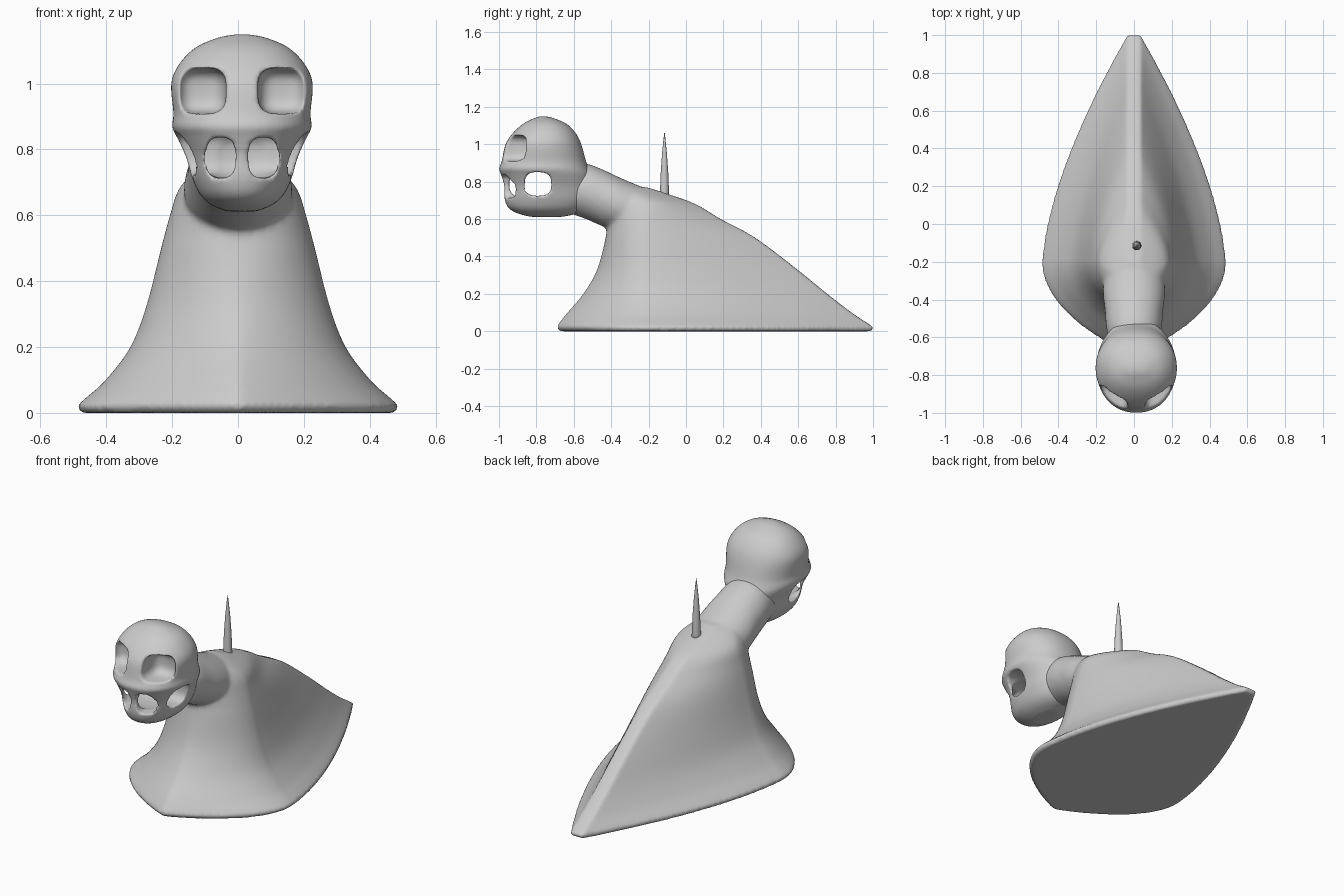
import bpy, bmesh, math

if "Cube" in bpy.data.objects:
    bpy.data.objects.remove(bpy.data.objects["Cube"])

bone = bpy.data.materials.new("pale grey")
bone.diffuse_color = (0.6, 0.6, 0.6, 1)
bone.use_nodes = True
bone.node_tree.nodes["Principled BSDF"].inputs["Base Color"].default_value = bone.diffuse_color
CX = 0.012  # head sits slightly off centre


def loft(bm, rings):
    """Skin a closed shape over a list of equal point rings."""
    loops = [[bm.verts.new(p) for p in ring] for ring in rings]
    n = len(loops[0])
    for a, b in zip(loops, loops[1:]):
        for i in range(n):
            j = (i + 1) % n
            bm.faces.new((a[i], a[j], b[j], b[i]))
    bm.faces.new(loops[0][::-1])
    bm.faces.new(loops[-1])


def finish(bm, name):
    bmesh.ops.recalc_face_normals(bm, faces=bm.faces)
    me = bpy.data.meshes.new(name)
    bm.to_mesh(me)
    bm.free()
    me.materials.append(bone)
    ob = bpy.data.objects.new(name, me)
    bpy.context.collection.objects.link(ob)
    me.shade_smooth()
    return ob


def soften(ob, voxel, repeat):
    """Fuse overlapping volumes and melt the seams."""
    m = ob.modifiers.new("fuse", 'REMESH')
    m.mode = 'VOXEL'
    m.voxel_size = voxel
    m.use_smooth_shade = True
    s = ob.modifiers.new("melt", 'SMOOTH')
    s.factor = 0.5
    s.iterations = repeat


def resample(rows, steps):
    """Catmull-Rom interpolation of section rows."""
    out = []
    for i in range(len(rows) - 1):
        p = [rows[max(0, min(len(rows) - 1, i + k))] for k in (-1, 0, 1, 2)]
        for s in range(steps):
            t = s / steps
            out.append([0.5 * (2 * b + (c - a) * t + (2 * a - 5 * b + 4 * c - d) * t * t
                               + (3 * b - a - 3 * c + d) * t ** 3) for a, b, c, d in zip(*p)])
    return out + [list(rows[-1])]


# Body: teardrop slices stacked upward (z, front y, widest y, back y, half width)
def teardrop(z, yf, ym, yb, w):
    tail = min(0.035, w * 0.5)
    power = max(0.5, 0.9 - z * 0.8)
    right = []
    for i in range(25):
        t = math.cos(math.pi / 2 * i / 24)
        right.append((w * max(0, 1 - t * t) ** power + 0.002, ym + (yf - ym) * t))
    for i in range(1, 33):
        s = i / 32
        right.append((tail + (w - tail) * (1 - s ** 1.55), ym + (yb - ym) * s))
    return [(x, y, z) for x, y in right] + [(-x, y, z) for x, y in reversed(right)]


body_rows = [(0, -.675, -.2, .99, .475), (.02, -.695, -.2, 1.005, .49), (.05, -.675, -.2, .96, .455),
             (.1, -.635, -.2, .885, .40), (.2, -.55, -.2, .755, .325), (.33, -.475, -.2, .595, .275),
             (.5, -.43, -.2, .37, .232), (.6, -.42, -.2, .185, .205), (.68, -.42, -.2, .05, .178),
             (.735, -.40, -.25, -.10, .125), (.77, -.38, -.28, -.21, .06)]
bm = bmesh.new()
loft(bm, [teardrop(*r) for r in body_rows[:2] + [tuple(r) for r in resample(body_rows[1:], 4)[1:]]])

# Neck: oval sections running forward (y, centre z, half width, half height)
neck_rows = [(-.12, .60, .11, .12), (-.22, .63, .15, .135), (-.35, .675, .165, .145),
             (-.45, .715, .155, .152), (-.54, .75, .148, .148), (-.64, .765, .13, .13)]
loft(bm, [[(rx * math.cos(a), y, zc + rz * math.sin(a)) for a in
           [math.tau * k / 32 for k in range(32)]] for y, zc, rx, rz in resample(neck_rows, 3)])
body = finish(bm, "body_and_neck")
soften(body, 0.012, 6)

# Skull: oval slices (z, front y, back y, half width)
skull_rows = [(.612, -.83, -.66, .045), (.63, -.90, -.58, .09), (.66, -.95, -.53, .125),
              (.71, -.97, -.50, .15), (.78, -.972, -.50, .172), (.84, -.99, -.505, .20),
              (.87, -1.0, -.52, .212), (.91, -.985, -.535, .208), (1.0, -.965, -.56, .215),
              (1.06, -.925, -.59, .19), (1.11, -.87, -.64, .14), (1.14, -.81, -.71, .07),
              (1.149, -.78, -.75, .02)]
bm = bmesh.new()
rings = []
for z, yf, yb, w in resample(skull_rows, 4):
    ring = []
    for k in range(64):
        c, s = math.cos(math.tau * k / 64), math.sin(math.tau * k / 64)
        ring.append((CX + w * math.copysign(abs(c) ** 0.92, c),
                     (yf + yb) / 2 + (yb - yf) / 2 * math.copysign(abs(s) ** 0.95, s), z))
    rings.append(ring)
loft(bm, rings)
skull = finish(bm, "skull")


def cut(name, centre, size, box=0.0):
    """Subtract a rounded block; box moves it from ellipsoid towards cuboid."""
    bm = bmesh.new()
    bmesh.ops.create_uvsphere(bm, u_segments=32, v_segments=20, radius=1)
    p = 1 - box
    for v in bm.verts:
        v.co = [o + r * math.copysign(abs(c) ** p, c) for o, r, c in zip(centre, size, v.co)]
    ob = finish(bm, name)
    ob.hide_render = True
    ob.hide_viewport = True
    m = skull.modifiers.new(name, 'BOOLEAN')
    m.operation = 'DIFFERENCE'
    m.solver = 'EXACT'
    m.object = ob


# Hollow mouth, side and front openings, eye sockets
cut("mouth_cavity", (CX, -.825, .785), (.135, .12, .078), 0.25)
cut("side_opening", (CX, -.79, .79), (.30, .075, .068), 0.3)
for side, label in ((-1, "left"), (1, "right")):
    cut("front_opening_" + label, (CX + side * .064, -.93, .775), (.045, .12, .062), 0.3)
    cut("eye_socket_" + label, (CX + side * .122, -.93, .978), (.074, .105, .07), 0.4)
soften(skull, 0.008, 4)

# Back spike: slim tapered turning
bm = bmesh.new()
spike_rows = [(.70, .025), (.75, .024), (.85, .020), (.95, .013), (1.03, .005), (1.065, .0006)]
loft(bm, [[(.015 + r * math.cos(math.tau * k / 16), -.115 + r * math.sin(math.tau * k / 16), z)
           for k in range(16)] for z, r in spike_rows])
finish(bm, "back_spike")
